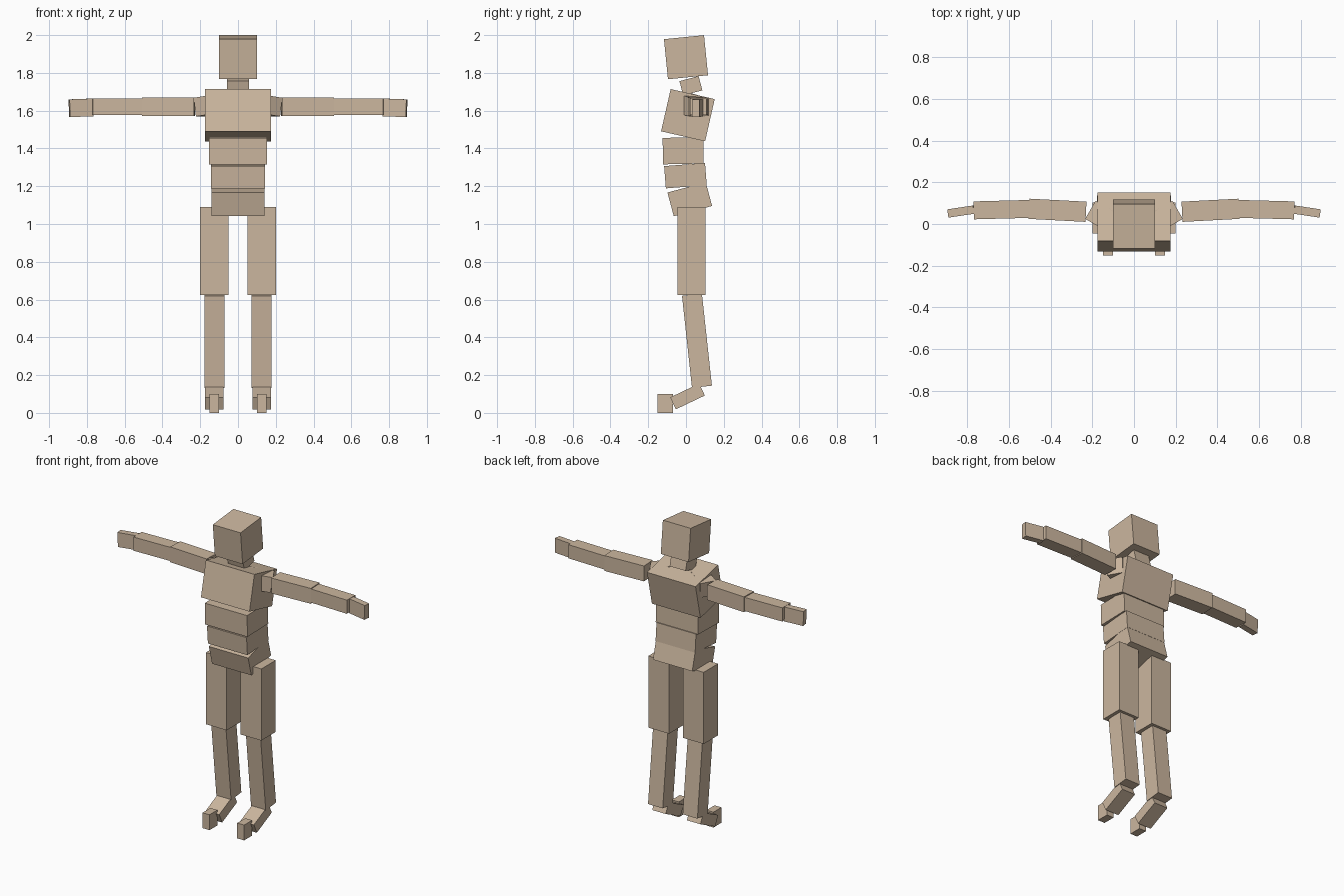
import bpy
import bmesh
from math import radians

cube = bpy.data.objects.get("Cube")
if cube:
    bpy.data.objects.remove(cube, do_unlink=True)

# Single clay colour
tan = bpy.data.materials.new("warm tan")
tan.use_nodes = True
colour = (0.60, 0.47, 0.345, 1)
tan.diffuse_color = colour
tan.node_tree.nodes["Principled BSDF"].inputs["Base Color"].default_value = colour


def box(name, centre, size, tilt=(0, 0, 0)):
    """Flat-shaded block with a rotation in degrees."""
    mesh = bpy.data.meshes.new(name)
    bm = bmesh.new()
    bmesh.ops.create_cube(bm, size=1)
    bmesh.ops.scale(bm, vec=size, verts=bm.verts)
    bm.to_mesh(mesh)
    bm.free()
    mesh.materials.append(tan)
    obj = bpy.data.objects.new(name, mesh)
    obj.location = centre
    obj.rotation_euler = [radians(a) for a in tilt]
    bpy.context.collection.objects.link(obj)


def pair(name, centre, size, tilt=(0, 0, 0)):
    """Left block and its mirror image on the right."""
    x, y, z = centre
    rx, ry, rz = tilt
    for side, s in (("left", 1), ("right", -1)):
        box(f"{side}_{name}", (s * x, y, z), size, (rx, s * ry, s * rz))


# Head and torso, each block pitched along the spine
box("head", (0, 0, 1.883), (0.2, 0.213, 0.213), (5.7, 0, 0))
box("neck", (0, 0.026, 1.732), (0.115, 0.105, 0.078), (14.7, 0, 0))
box("chest", (0, 0.01, 1.576), (0.35, 0.239, 0.229), (-12.8, 0, 0))
box("upper_abdomen", (0, -0.015, 1.388), (0.305, 0.215, 0.14), (1.2, 0, 0))
box("lower_abdomen", (0, -0.003, 1.256), (0.285, 0.217, 0.118), (4.5, 0, 0))
box("pelvis", (0, 0.02, 1.131), (0.283, 0.21, 0.13), (15, 0, 0))

# Arms, stretched out to the sides
pair("collar", (0.135, 0.025, 1.63), (0.16, 0.1, 0.1), (0, 8, 30))
pair("upper_arm", (0.368, 0.066, 1.621), (0.275, 0.097, 0.1), (0, 0, 3))
pair("forearm", (0.635, 0.069, 1.621), (0.27, 0.086, 0.089), (0, 0, -1.5))
pair("hand", (0.831, 0.06, 1.615), (0.125, 0.04, 0.094), (0, 2, -8.5))

# Legs
pair("thigh", (0.125, 0.029, 0.857), (0.15, 0.148, 0.467))
pair("shin", (0.125, 0.058, 0.382), (0.106, 0.106, 0.49), (6.2, 0, 0))
pair("foot", (0.125, 0.008, 0.087), (0.097, 0.17, 0.07), (25.5, 0, 0))
pair("toe", (0.125, -0.11, 0.05), (0.05, 0.082, 0.1))
